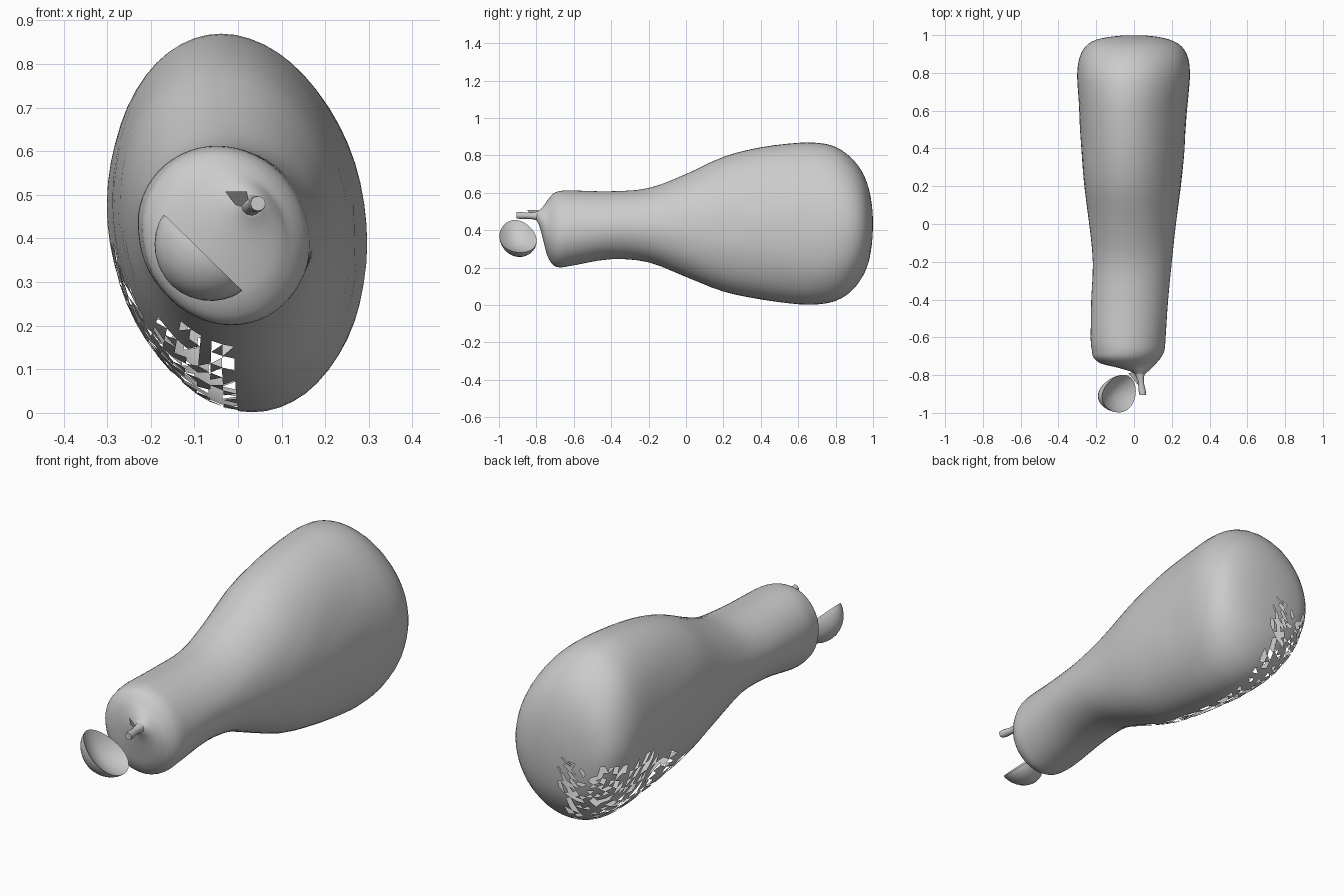
import bpy, bmesh, math, random
from mathutils import Vector, noise

if "Cube" in bpy.data.objects:
    bpy.data.objects.remove(bpy.data.objects["Cube"])

random.seed(4)


def finish(bm, name, angle=50):
    mesh = bpy.data.meshes.new(name)
    bm.to_mesh(mesh)
    bm.free()
    obj = bpy.data.objects.new(name, mesh)
    bpy.context.collection.objects.link(obj)
    bpy.ops.object.select_all(action='DESELECT')
    obj.select_set(True)
    bpy.context.view_layer.objects.active = obj
    bpy.ops.object.shade_smooth_by_angle(angle=math.radians(angle))
    return obj


def skin(bm, rings):
    for a, b in zip(rings, rings[1:]):
        n = len(a)
        for i in range(n):
            j = (i + 1) % n
            bm.faces.new((a[i], a[j], b[j], b[i]))


def catmull(p, i, t):
    a, b, c, d = (p[max(0, min(len(p) - 1, k))] for k in (i - 1, i, i + 1, i + 2))
    return [0.5 * (2 * q + (r - o) * t + (2 * o - 5 * q + 4 * r - s) * t * t
                   + (3 * q - o - 3 * r + s) * t ** 3) for o, q, r, s in zip(a, b, c, d)]


# Squash body: stations of y, left x, right x, bottom z, top z
stations = [
    (-0.80, 0.012, 0.052, 0.455, 0.495), (-0.78, -0.02, 0.075, 0.41, 0.51),
    (-0.757, -0.10, 0.10, 0.32, 0.535), (-0.74, -0.17, 0.115, 0.26, 0.56),
    (-0.71, -0.212, 0.14, 0.213, 0.595), (-0.67, -0.222, 0.16, 0.201, 0.61),
    (-0.60, -0.23, 0.167, 0.212, 0.612), (-0.40, -0.226, 0.18, 0.245, 0.608),
    (-0.20, -0.217, 0.20, 0.228, 0.625), (0.0, -0.235, 0.222, 0.15, 0.70),
    (0.20, -0.262, 0.248, 0.072, 0.792), (0.40, -0.276, 0.265, 0.03, 0.843),
    (0.60, -0.287, 0.28, 0.004, 0.867), (0.71, -0.295, 0.29, 0.004, 0.866),
    (0.80, -0.298, 0.295, 0.022, 0.845), (0.88, -0.287, 0.285, 0.07, 0.79),
    (0.94, -0.255, 0.25, 0.145, 0.715), (0.975, -0.20, 0.19, 0.225, 0.63),
    (0.993, -0.11, 0.11, 0.32, 0.54), (1.0, -0.02, 0.02, 0.42, 0.45)]
SEG = 56
bm = bmesh.new()
rings = []
for i in range(len(stations) - 1):
    for k in range(3):
        y, l, r, b, t = catmull(stations, i, k / 3)
        ring = []
        for s in range(SEG):
            a = math.tau * s / SEG
            c, v = math.cos(a), math.sin(a)
            lean = 0.035 * (t - b) / 0.86 * v
            bump = 1 + 0.012 * noise.noise(Vector((c * 1.5, y * 6, v * 3))) * min(1, (t - b) / 0.4)
            ring.append(bm.verts.new(((l + r) / 2 + (r - l) / 2 * c * bump - lean, y,
                                      (b + t) / 2 + (t - b) / 2 * v)))
        rings.append(ring)
skin(bm, rings)
bm.faces.new(rings[-1])
bm.faces.new(list(reversed(rings[0])))
bmesh.ops.recalc_face_normals(bm, faces=bm.faces[:])

# Broken, shard-like patch on the lower left
patch = []
for f in bm.faces:
    c = f.calc_center_median()
    limit = 0.2 if c.y < 0.4 else 0.3 if c.y < 0.6 else 0.4
    if c.x < -0.015 and c.y > 0.02 and c.z < limit:
        patch.append(f)
shards = bmesh.ops.triangulate(bm, faces=patch)['faces']
gone = []
for f in shards:
    c = f.calc_center_median()
    opening = -0.15 < c.x and c.z < 0.12 and c.y < 0.75
    if random.random() < (0.7 if opening else 0.35):
        gone.append(f)
bmesh.ops.delete(bm, geom=gone, context='FACES')
finish(bm, "squash_body")

# Stem: bent tapering tube with a flared tip
path = [((0.03, -0.785, 0.475), 0.026), ((0.034, -0.82, 0.477), 0.019),
        ((0.038, -0.85, 0.477), 0.016), ((0.043, -0.88, 0.478), 0.019),
        ((0.046, -0.905, 0.48), 0.017)]
bm = bmesh.new()
rings = [[bm.verts.new((p[0] + r * math.cos(math.tau * s / 12), p[1],
                        p[2] + r * math.sin(math.tau * s / 12))) for s in range(12)]
         for p, r in path]
skin(bm, rings)
bm.faces.new(rings[-1])
bm.faces.new(rings[0])
# small torn flap beside the stem
flap = [bm.verts.new(p) for p in ((-0.03, -0.79, 0.508), (0.02, -0.85, 0.508),
                                  (0.025, -0.83, 0.485), (0.0, -0.785, 0.47))]
bm.faces.new(flap)
bmesh.ops.recalc_face_normals(bm, faces=bm.faces[:])
finish(bm, "stem")

# Cut slice: hollow cap, domed toward the lower left
mid = Vector((-0.08, -0.90, 0.3675))
along = Vector((0.18, 0, -0.175)).normalized()
out = Vector((-0.175, 0, -0.18)).normalized()
bm = bmesh.new()


def cap_ring(q, depth, power):
    ring = []
    for s in range(32):
        a = math.tau * s / 32
        u, v = q * math.cos(a), q * math.sin(a)
        d = depth * (1 - q * q) ** power
        p = mid + along * (0.125 * u) + out * d
        p.y += v * 0.098 * (1 + 0.15 * u) + 0.015 * u
        ring.append(bm.verts.new(p))
    return ring


rings = [cap_ring(q, 0.104, 0.6) for q in (0.03, 0.2, 0.4, 0.6, 0.75, 0.87, 0.95, 0.985, 1.0)]
rings += [cap_ring(q, 0.045, 1.0) for q in (0.94, 0.8, 0.6, 0.4, 0.2, 0.03)]
skin(bm, rings)
bm.faces.new(rings[0])
bm.faces.new(rings[-1])
bmesh.ops.recalc_face_normals(bm, faces=bm.faces[:])
finish(bm, "cut_slice", 40)
